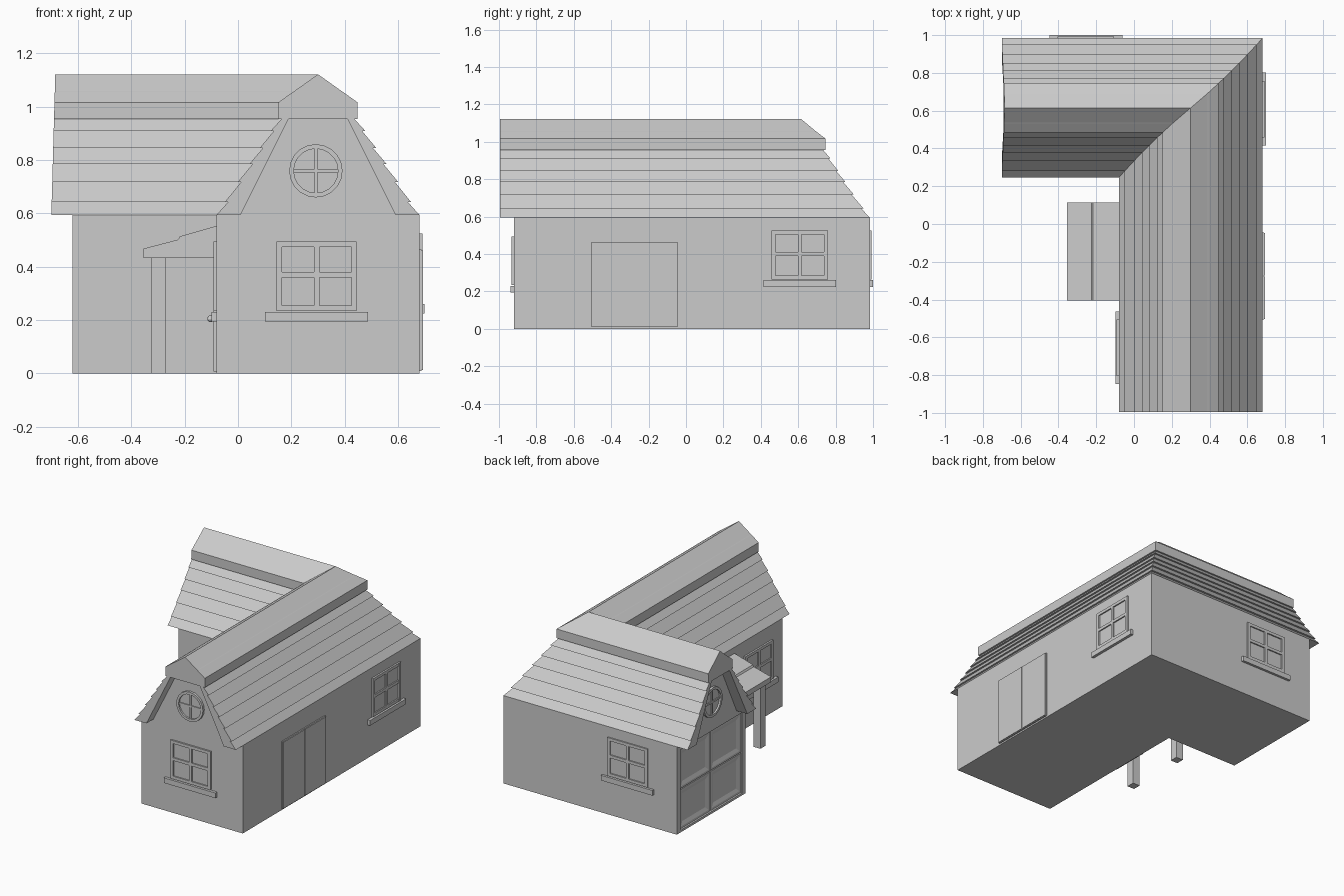
import bpy, bmesh
from math import radians, cos, sin, pi
from mathutils import Matrix, Vector

if "Cube" in bpy.data.objects:
    bpy.data.objects.remove(bpy.data.objects["Cube"])

CX, CY = 0.30, 0.615          # ridge lines of the two wings


def finish(name, bm, mat=Matrix()):
    bmesh.ops.recalc_face_normals(bm, faces=bm.faces[:])
    me = bpy.data.meshes.new(name)
    bm.to_mesh(me)
    bm.free()
    me.transform(mat)
    ob = bpy.data.objects.new(name, me)
    bpy.context.collection.objects.link(ob)
    return ob


def box(bm, x0, x1, y0, y1, z0, z1):
    m = Matrix.Translation(((x0 + x1) / 2, (y0 + y1) / 2, (z0 + z1) / 2))
    m = m @ Matrix.Diagonal((x1 - x0, y1 - y0, z1 - z0, 1))
    return bmesh.ops.create_cube(bm, size=1, matrix=m)["verts"]


def loft(bm, rings):
    rings = [[bm.verts.new(p) for p in r] for r in rings]
    n = len(rings[0])
    for a, b in zip(rings, rings[1:]):
        for i in range(n):
            bm.faces.new((a[i], a[(i + 1) % n], b[(i + 1) % n], b[i]))
    bm.faces.new(rings[0])
    bm.faces.new(rings[-1][::-1])


def side_wing(d):             # the side wing is slightly narrower than the front wing
    return CY + d * (0.88 + 0.09 * (abs(d) - 0.148) / 0.232)


def sweep_l(bm, prof, y0, x1, lean=0.0):
    """Sweep a (offset, z) profile along the L plan with a mitred corner."""
    loft(bm, [[(CX + d, y0, z) for d, z in prof],
              [(CX + d, side_wing(d), z) for d, z in prof],
              [(x1 + lean * (z - 0.6), side_wing(d), z) for d, z in prof]])


def mirrored(half):
    return half + [(-d, z) for d, z in reversed(half)]


def on_wall(x, y, z, turn):   # local -y points out of the wall
    return Matrix.Translation((x, y, z)) @ Matrix.Rotation(radians(turn), 4, 'Z')


# Walls with both gables
bm = bmesh.new()
sweep_l(bm, mirrored([(0.38, 0), (0.38, 0.595), (0.295, 0.60), (0.115, 0.96)]), -0.92, -0.62)
walls = finish("walls", bm)

# Recess for the barn door in the side gable
bm = bmesh.new()
box(bm, -0.70, -0.59, 0.285, 0.945, 0.015, 0.56)
cutter = finish("barn_door_cutter", bm)
cutter.hide_render = True
cutter.hide_set(True)
mod = walls.modifiers.new("recess", 'BOOLEAN')
mod.operation, mod.solver, mod.object = 'DIFFERENCE', 'EXACT', cutter

# Stepped plank roof, one stepped shell on each side of the ridge
levels = [0.955, 0.91, 0.845, 0.785, 0.718, 0.643, 0.595]
outer = lambda z: 0.148 + 0.232 * (0.955 - z) / 0.36
shell = []
for zt, zb in zip(levels, levels[1:]):
    shell += [(outer(zt) - 0.012, zt), (outer(zb), zb)]
shell += [(0.29, 0.595), (0.11, 0.955)]
bm = bmesh.new()
for s in (1, -1):
    sweep_l(bm, [(s * d, z) for d, z in shell], -0.995, -0.70, 0.028)
finish("roof_planks", bm)

# Ridge cap
bm = bmesh.new()
cap = [(0.148, 0.955), (0.148, 1.017), (0.095, 1.055), (0.09, 1.058)]
sweep_l(bm, cap + [(0, 1.122)] + [(-d, z) for d, z in reversed(cap)], -0.995, -0.70, 0.028)
finish("roof_cap", bm)


# Four-pane windows with sills (z is the sill underside)
def window(name, mat):
    bm = bmesh.new()
    for x in (-0.14, 0, 0.14):
        box(bm, x - 0.01, x + 0.01, -0.012, 0.01, 0.04, 0.30)
    for z in (0.05, 0.175, 0.29):
        box(bm, -0.15, 0.15, -0.0115, 0.01, z - 0.01, z + 0.01)
    box(bm, -0.14, 0.14, -0.003, 0.01, 0.05, 0.29)
    box(bm, -0.193, 0.193, -0.019, 0.01, 0, 0.035)
    finish(name, bm, mat)


window("front_window", on_wall(0.295, -0.92, 0.195, 0))
window("right_window", on_wall(0.68, 0.608, 0.225, 90))
window("back_window", on_wall(-0.255, 0.981, 0.225, 180))
window("left_window", on_wall(-0.08, -0.655, 0.195, -90))


# Round gable windows
def round_window(name, mat, n=20):
    def ring(r, y):
        return [Vector((r * cos(2 * pi * i / n), y, r * sin(2 * pi * i / n))) for i in range(n)]
    bm = bmesh.new()
    loops = [[bm.verts.new(p) for p in ring(r, y)] for r, y in
             ((0.10, 0.01), (0.10, -0.015), (0.083, -0.015), (0.083, -0.003))]
    for a, b in zip(loops, loops[1:]):
        for i in range(n):
            bm.faces.new((a[i], a[(i + 1) % n], b[(i + 1) % n], b[i]))
    bm.faces.new(loops[-1])
    box(bm, -0.006, 0.006, -0.010, 0, -0.085, 0.085)
    box(bm, -0.085, 0.085, -0.009, 0, -0.006, 0.006)
    finish(name, bm, mat)


round_window("front_round_window", on_wall(0.292, -0.92, 0.76, 0))
round_window("side_round_window", on_wall(-0.62, CY, 0.76, -90))


# Doors: grid of leaves, optionally with bevelled sunken panels
def door(name, mat, w, h, cols, rows, thick, panel=0.0, gap=0.003):
    bm = bmesh.new()
    for i in range(cols):
        for j in range(rows):
            box(bm, -w / 2 + w * i / cols + gap, -w / 2 + w * (i + 1) / cols - gap, -thick, 0.005,
                h * j / rows + gap, h * (j + 1) / rows - gap)
    box(bm, -w / 2, w / 2, -thick * 0.6, 0.005, 0, h)
    if panel:
        bm.normal_update()
        fs = [f for f in bm.faces if f.normal.y < -0.9 and f.calc_center_median().y < -thick * 0.9]
        bmesh.ops.inset_individual(bm, faces=fs, thickness=panel * 0.4)
        bmesh.ops.inset_individual(bm, faces=fs, thickness=panel, depth=-panel * 0.25)
    return finish(name, bm, mat)


door("sliding_door", on_wall(0.68, -0.275, 0.01, 90), 0.46, 0.455, 2, 1, 0.014)
door("barn_door", on_wall(-0.59, 0.615, 0.015, -90), 0.66, 0.545, 2, 2, 0.022, 0.05)
door("porch_door", on_wall(-0.08, -0.145, 0.005, -90), 0.26, 0.41, 1, 1, 0.012, 0.02)

# Porch door knob
bm = bmesh.new()
bmesh.ops.create_uvsphere(bm, u_segments=10, v_segments=6, radius=0.013,
                          matrix=Matrix.Translation((-0.103, -0.05, 0.205)))
finish("door_knob", bm)

# Porch roof with two stepped planks
bm = bmesh.new()
prof = [(-0.075, 0.433), (-0.355, 0.433), (-0.355, 0.468), (-0.225, 0.502), (-0.218, 0.514), (-0.075, 0.555)]
loft(bm, [[(x, y, z) for x, z in prof] for y in (-0.405, 0.113)])
finish("porch_roof", bm)

# Porch posts
for side, y in (("front", -0.36), ("back", 0.065)):
    bm = bmesh.new()
    box(bm, -0.325, -0.272, y - 0.027, y + 0.027, 0, 0.435)
    finish("porch_post_" + side, bm)
